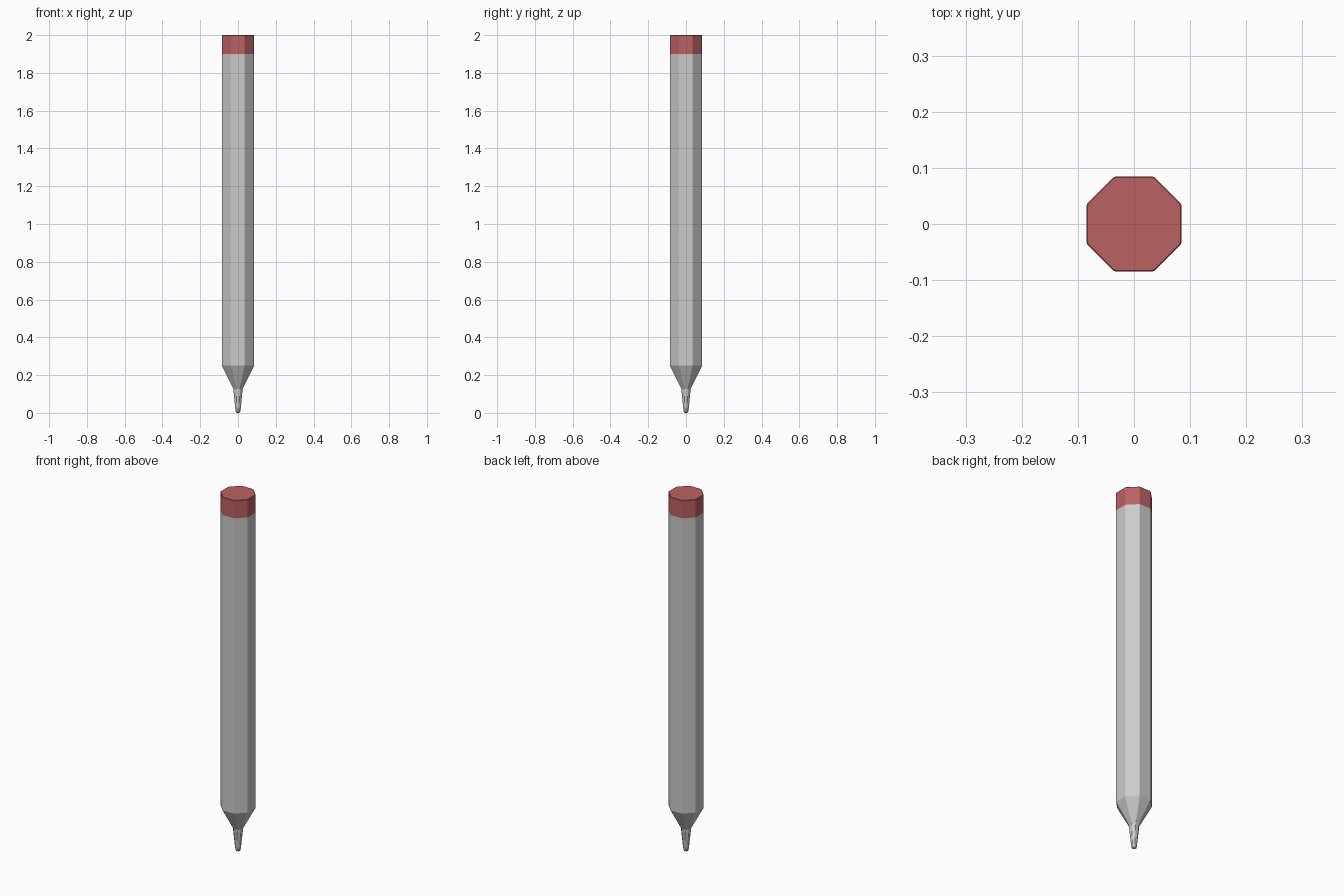
import bpy, bmesh, math

if "Cube" in bpy.data.objects:
    bpy.data.objects.remove(bpy.data.objects["Cube"])

SIDES = 8


def ring_points(apothem, chamfer):
    # Octagon with flats facing the axes and lightly chamfered corners
    half = apothem * math.tan(math.pi / SIDES) - chamfer
    pts = []
    for i in range(SIDES):
        a = i * 2 * math.pi / SIDES
        for t in (-half, half):
            pts.append((apothem * math.cos(a) - t * math.sin(a),
                        apothem * math.sin(a) + t * math.cos(a)))
    return pts


def loft(name, profile, close_bottom=False, close_top=False, color=None):
    # profile: list of (apothem, z) from bottom to top
    bm = bmesh.new()
    rings = [[bm.verts.new((x, y, z)) for x, y in ring_points(r, r * 0.035)]
             for r, z in profile]
    n = SIDES * 2
    for low, high in zip(rings, rings[1:]):
        for i in range(n):
            j = (i + 1) % n
            bm.faces.new((low[i], low[j], high[j], high[i]))
    if close_bottom:
        bm.faces.new(rings[0][::-1])
    if close_top:
        bm.faces.new(rings[-1])
    mesh = bpy.data.meshes.new(name)
    bm.to_mesh(mesh)
    bm.free()
    obj = bpy.data.objects.new(name, mesh)
    bpy.context.collection.objects.link(obj)
    if color:
        mat = bpy.data.materials.new(name + "_color")
        mat.diffuse_color = color
        mat.use_nodes = True
        mat.node_tree.nodes["Principled BSDF"].inputs["Base Color"].default_value = mat.diffuse_color
        mesh.materials.append(mat)
    return obj


R = 0.085

# Writing tip with a blunt rounded point
loft("tip", [(0.005, 0.0), (0.011, 0.004), (0.014, 0.018), (0.025, 0.13)],
     close_bottom=True)
# Tapered cone
loft("cone", [(0.025, 0.13), (R, 0.25)])
# Long octagonal barrel
loft("barrel", [(R, 0.25), (R, 1.9)])
# Coloured end cap
loft("end_cap", [(R, 1.9), (R, 1.998), (R - 0.002, 2.0)], close_top=True,
     color=(0.5, 0.12, 0.12, 1))
